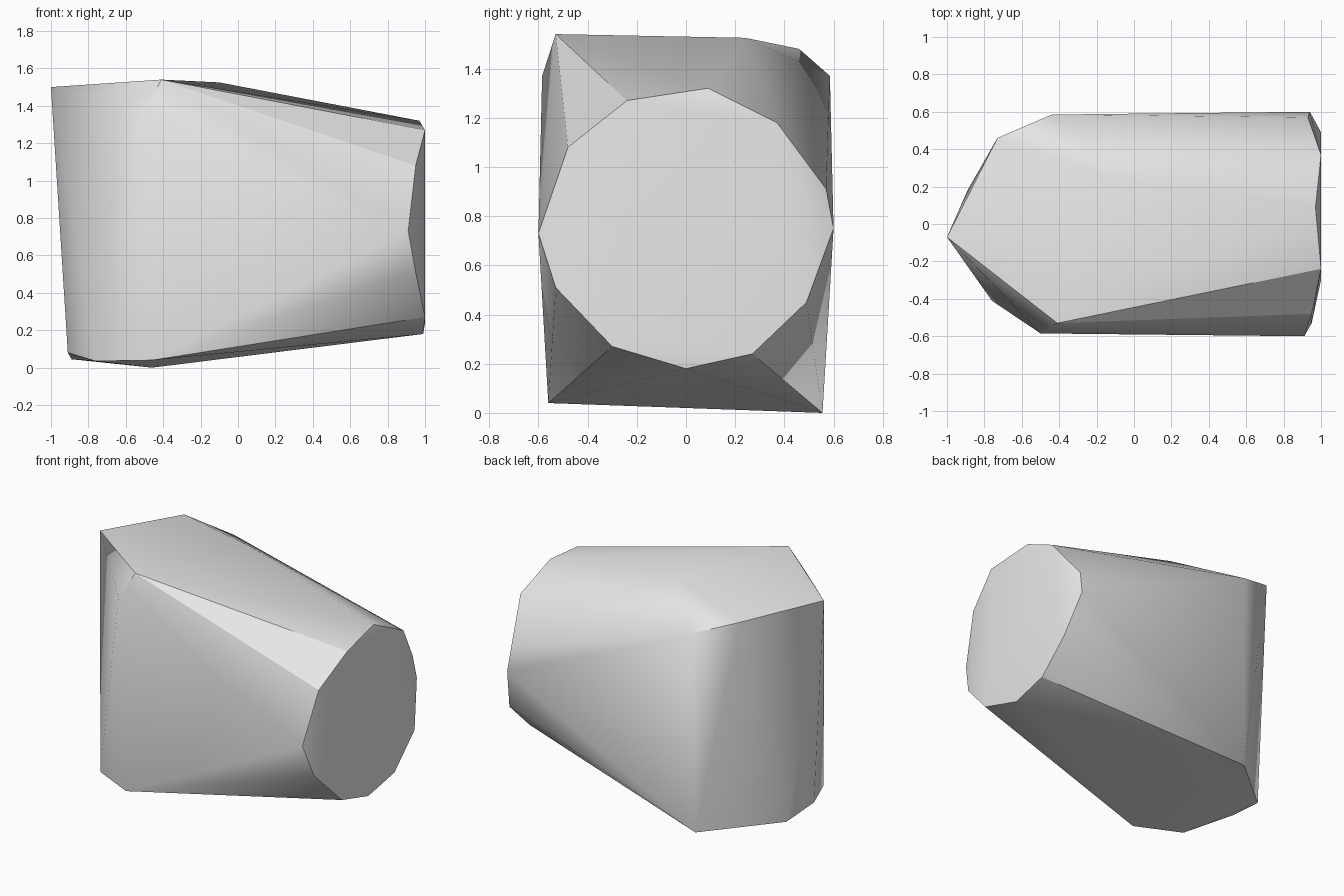
import bpy, bmesh, math

cube = bpy.data.objects.get("Cube")
if cube:
    bpy.data.objects.remove(cube, do_unlink=True)

# Round end face, slightly bowed
round_end = [
    (.99, 0, .18), (1, .27, .24), (1, .49, .45), (.94, .6, .75),
    (.93, .57, .91), (1, .37, 1.18), (.97, .09, 1.32), (1, -.24, 1.27),
    (.95, -.48, 1.08), (.91, -.6, .73), (.95, -.53, .51), (1, -.3, .27),
]
# Upper rim of the blunt prow
upper_rim = [
    (-1, -.07, 1.5), (-.41, -.53, 1.54), (-.5, -.585, 1.37),
    (-.1, .24, 1.525), (-.73, .46, 1.48), (-.44, .585, 1.37),
]
# Lower rim of the blunt prow
lower_rim = [
    (-.46, .555, 0), (-.46, -.56, .04), (-.76, -.41, .035),
    (-.91, -.09, .08), (-.89, .18, .045),
]

# Skin the corner points into one convex block
bm = bmesh.new()
for point in round_end + upper_rim + lower_rim:
    bm.verts.new(point)
bmesh.ops.convex_hull(bm, input=bm.verts)
bmesh.ops.recalc_face_normals(bm, faces=bm.faces)
mesh = bpy.data.meshes.new("convex_block")
bm.to_mesh(mesh)
bm.free()
block = bpy.data.objects.new("convex_block", mesh)
bpy.context.collection.objects.link(block)

# Plain grey finish
grey = bpy.data.materials.new("plain_grey")
grey.use_nodes = True
colour = (.8, .8, .8, 1)
grey.diffuse_color = colour
grey.node_tree.nodes["Principled BSDF"].inputs["Base Color"].default_value = colour
mesh.materials.append(grey)

# Soft shading across shallow facets, sharp main edges
bpy.ops.object.select_all(action='DESELECT')
block.select_set(True)
bpy.context.view_layer.objects.active = block
bpy.ops.object.shade_smooth_by_angle(angle=math.radians(30))
